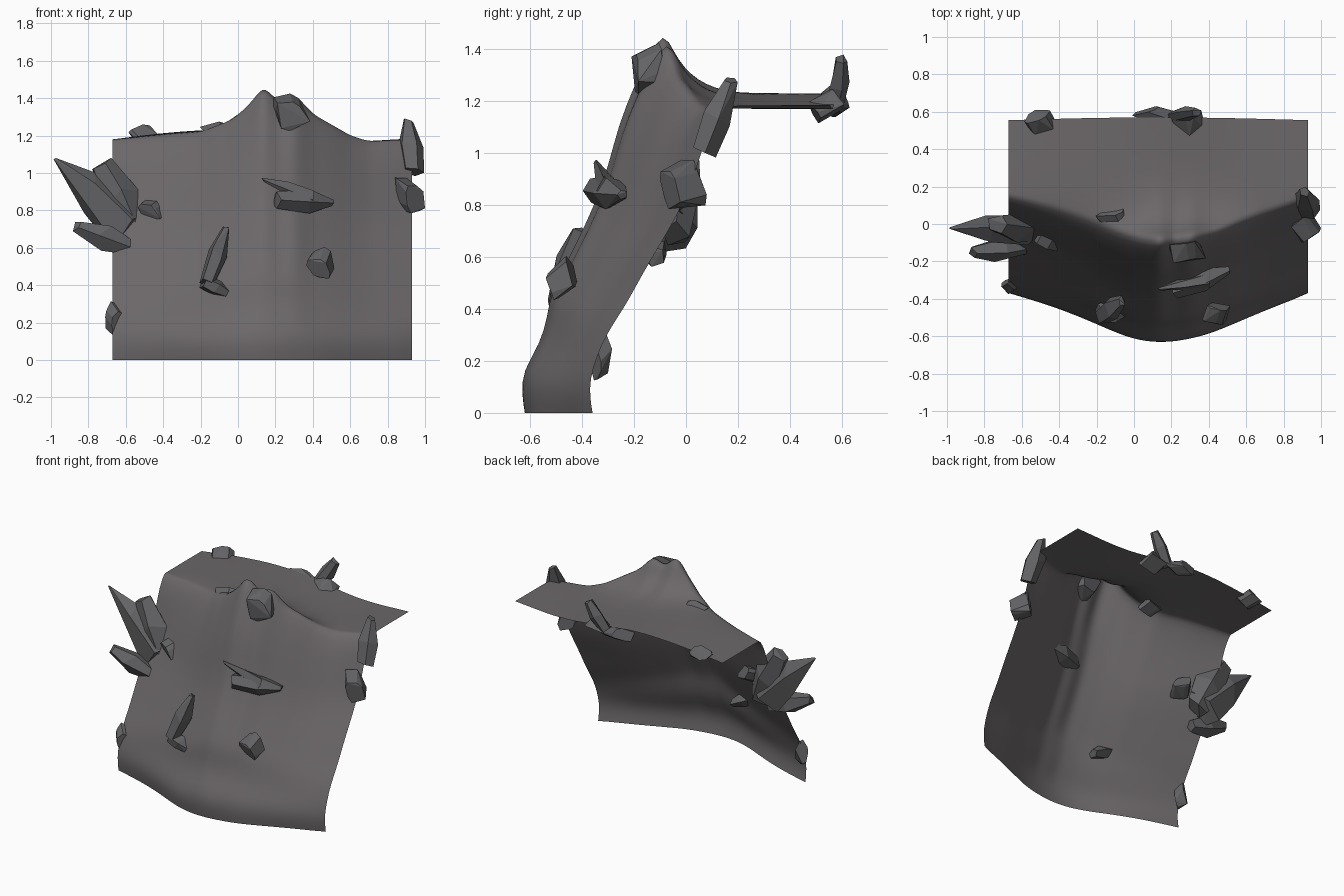
import bpy, bmesh, math, random
from mathutils import Vector, Euler

if "Cube" in bpy.data.objects:
    bpy.data.objects.remove(bpy.data.objects["Cube"])

random.seed(11)


def material(name, rgb):
    m = bpy.data.materials.new(name)
    m.diffuse_color = (*rgb, 1)
    m.use_nodes = True
    m.node_tree.nodes["Principled BSDF"].inputs["Base Color"].default_value = m.diffuse_color
    return m


CLIFF = material("cliff grey", (0.15, 0.138, 0.144))
ROCK = material("rock grey", (0.125, 0.125, 0.132))


def finish(bm, name, mat):
    me = bpy.data.meshes.new(name)
    bm.to_mesh(me)
    bm.free()
    me.materials.append(mat)
    ob = bpy.data.objects.new(name, me)
    bpy.context.collection.objects.link(ob)
    return ob


def lerp_table(table, x):
    x = max(x, table[0][0])
    for (x0, y0), (x1, y1) in zip(table, table[1:]):
        if x <= x1:
            return y0 + (y1 - y0) * (x - x0) / (x1 - x0)
    return table[-1][1]


def soft_table(table, x, r):
    r = min(r, x + .67, .93 - x)
    return sum(lerp_table(table, x + r * k / 3) for k in range(-3, 4)) / 7


# Cliff sheet: bulging front wall that folds back into a plateau
BULGE = [(-.67, 0), (-.5, .18), (-.35, .37), (-.2, .63), (0, .98), (.1, 1.03), (.3, .97),
         (.5, .72), (.65, .42), (.8, .23), (.93, 0)]
TENT = [(-.67, 0), (-.35, .4), (-.05, .85), (.14, 1.07), (.35, .84), (.65, .42), (.93, 0)]
CREST = [(-.67, 1.18), (-.4, 1.2), (-.2, 1.22), (-.05, 1.29), (.05, 1.38), (.14, 1.5), (.22, 1.4),
         (.3, 1.46), (.4, 1.34), (.5, 1.28), (.6, 1.21), (.7, 1.17), (.93, 1.18)]
PLATEAU = [(-.67, 1.18), (-.4, 1.215), (-.1, 1.235), (.15, 1.22), (.4, 1.18), (.6, 1.165), (.93, 1.185)]
# height fraction, y at side edges, y at middle
WALL = [(0, -.36, -.62), (.05, -.37, -.635), (.11, -.37, -.635), (.18, -.345, -.57), (.25, -.31, -.545),
        (.31, -.265, -.535), (.37, -.22, -.49), (.45, -.17, -.43), (.55, -.1, -.36), (.65, -.03, -.31),
        (.75, .02, -.275), (.85, .06, -.21), (.93, .09, -.15), (1, .14, -.085)]
BACK = [.06, .12, .2, .3, .45, .6, .8, 1]
COLS = 44

bm = bmesh.new()
grid = []
for i in range(COLS + 1):
    x = -.67 + 1.6 * i / COLS
    top, flat = lerp_table(CREST, x), soft_table(PLATEAU, x, .12)
    # the real crest is blended into a level height lower on the wall, so folds stay horizontal
    w0, w1 = soft_table(BULGE, x, .12), soft_table(TENT, x, .18)
    col = []
    for t, a, b in WALL:
        m = min(1, 1.4 * math.sin(math.pi * t))
        w = w0 + (w1 - w0) * m
        col.append(bm.verts.new((x, a + (b - a) * w, t * top)))
    y0 = col[-1].co.y
    for s in BACK:
        edge = .555 + .015 * math.sin(math.pi * i / COLS)
        z = flat + (top - flat) * math.exp(-7 * s)
        col.append(bm.verts.new((x, y0 + (edge - y0) * s, z)))
    grid.append(col)
for a, b in zip(grid, grid[1:]):
    for j in range(len(a) - 1):
        bm.faces.new((a[j], b[j], b[j + 1], a[j + 1]))
for f in bm.faces:
    f.smooth = True
cliff = finish(bm, "cliff_sheet", CLIFF)
sub = cliff.modifiers.new("smooth", 'SUBSURF')
sub.levels = sub.render_levels = 1
sub.boundary_smooth = 'PRESERVE_CORNERS'


def hull(b, name):
    bmesh.ops.convex_hull(b, input=b.verts)
    bmesh.ops.delete(b, geom=[v for v in b.verts if not v.link_faces], context='VERTS')
    bmesh.ops.dissolve_limit(b, angle_limit=math.radians(12), verts=b.verts, edges=b.edges)
    return finish(b, name, ROCK)


# Boulder: jittered, chipped block turned at random and fitted to a bounding box
def boulder(name, centre, size):
    turn = Euler([random.uniform(.3, 1.2) for _ in range(3)]).to_matrix()
    pts = []
    for sx in (-1, 1):
        for sy in (-1, 1):
            for sz in (-1, 1):
                for cut in ((.55, 1, 1), (1, 1, .6)):
                    p = Vector((sx * cut[0], sy * cut[1], sz * cut[2])) * random.uniform(.7, 1)
                    pts.append(turn @ (p + Vector((.35 * p.z, 0, 0))))
    b = bmesh.new()
    lo = [min(p[k] for p in pts) for k in range(3)]
    hi = [max(p[k] for p in pts) for k in range(3)]
    for p in pts:
        b.verts.new([centre[k] + size[k] * ((p[k] - lo[k]) / (hi[k] - lo[k]) - .5) for k in range(3)])
    return hull(b, name)


# Shard: five-sided crystal between two points, radius given at base, middle and tip
def shard(name, start, end, width, depth, radii=(.75, 1, .35)):
    b = bmesh.new()
    p, q = Vector(start), Vector(end)
    d = (q - p).normalized()
    side = d.cross(Vector((0, 1, 0))).normalized()
    thick = side.cross(d)
    turn = random.uniform(0, 1)
    for t, r in zip((0, .5, 1), radii):
        for k in range(5):
            a = k * math.tau / 5 + turn
            j = random.uniform(.95, 1.15)
            slip = (q - p) * random.uniform(-.1 if t else 0, .1 if t < 1 else 0)
            b.verts.new(p + (q - p) * t + slip + side * (math.cos(a) * r * j * width / 2)
                        + thick * (math.sin(a) * r * j * depth / 2))
    return hull(b, name)


# Crystal cluster on the left edge
shard("left_large_crystal", (-.58, -.04, .68), (-1.0, -.02, 1.1), .25, .16, (1, .85, .08))
shard("left_upper_crystal", (-.54, -.04, .66), (-.74, 0, 1.07), .21, .15, (.7, 1, .6))
shard("left_low_crystal", (-.56, -.12, .6), (-.88, -.15, .72), .14, .13, (.6, 1, .45))
# Shards on the front face and edges
shard("front_tall_shard", (-.17, -.49, .4), (-.06, -.41, .71), .1, .13, (.8, 1, .45))
shard("front_low_shard", (-.19, -.48, .42), (-.04, -.46, .35), .09, .13, (.8, 1, .6))
shard("middle_shard", (.18, -.36, .86), (.52, -.24, .84), .12, .13, (.8, 1, .3))
shard("middle_thin_shard", (.4, -.3, .86), (.12, -.35, .97), .09, .08, (1, .9, .2))
shard("right_shard", (.94, .06, .99), (.91, .18, 1.3), .13, .12, (.8, 1, .4))
shard("back_spike", (.2, .57, 1.16), (.34, .6, 1.37), .1, .08, (.8, 1, .6))

# Boulders: centre, size
for name, c, s in [
    ("left_boulder", (-.45, -.07, .81), (.17, .15, .13)),
    ("front_boulder", (.44, -.48, .52), (.15, .12, .17)),
    ("peak_boulder", (.285, -.145, 1.325), (.2, .13, .2)),
    ("crest_boulder", (-.11, .04, 1.22), (.19, .13, .11)),
    ("back_left_boulder", (-.5, .54, 1.2), (.17, .14, .12)),
    ("back_boulder", (.12, .585, 1.19), (.26, .09, .1)),
    ("back_low_boulder", (.29, .54, 1.18), (.19, .14, .13)),
    ("right_boulder", (.92, -.01, .88), (.16, .18, .19)),
    ("low_left_boulder", (-.66, -.33, .22), (.1, .09, .19)),
]:
    boulder(name, c, s)
